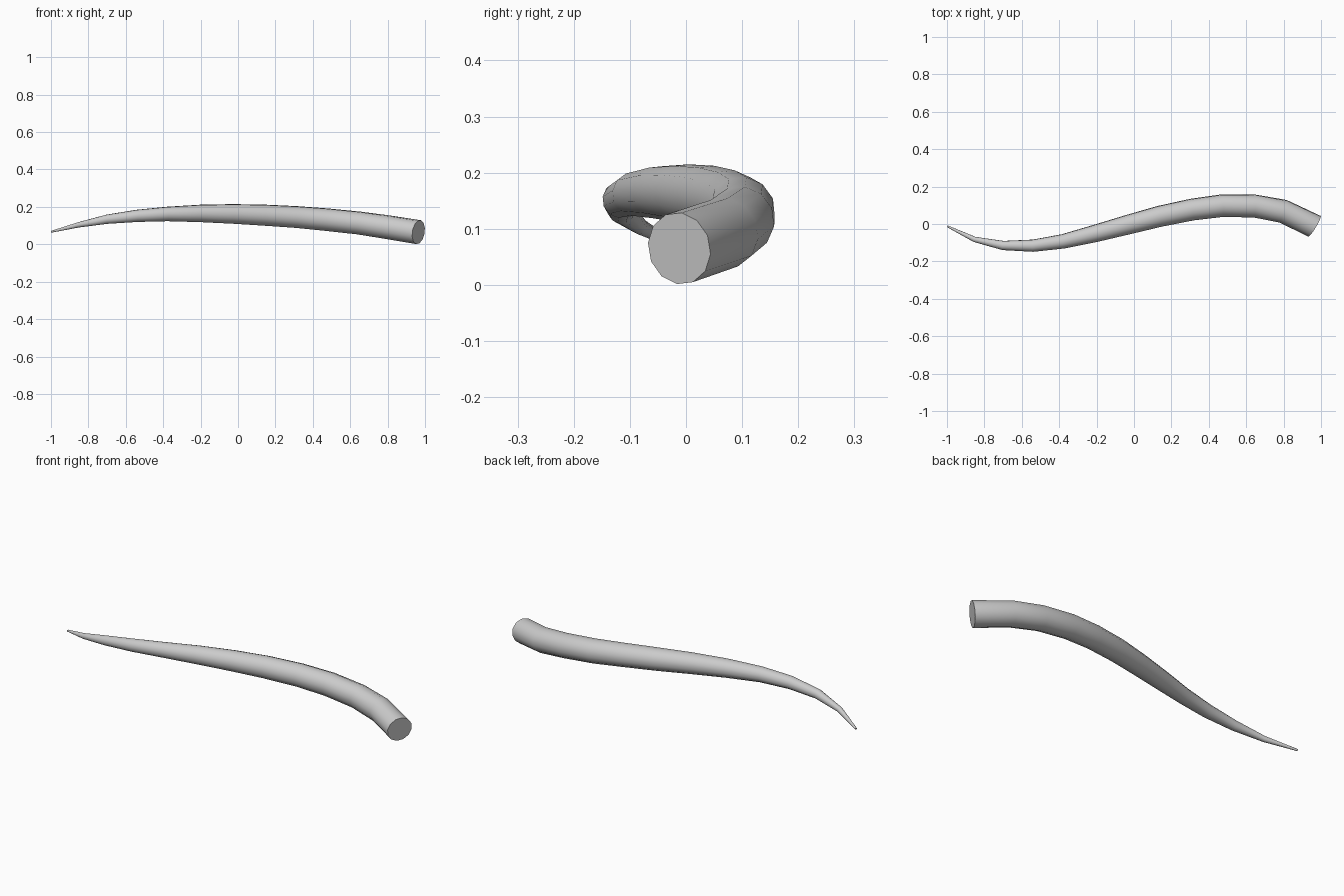
import bpy, bmesh, math
from mathutils import Vector

if "Cube" in bpy.data.objects:
    bpy.data.objects.remove(bpy.data.objects["Cube"])

SIDES = 12
# Centre line of the horn: x, y, z, radius
path = [
    (.965, -.012, .065, .065), (.797, .068, .092, .064), (.645, .096, .114, .062),
    (.472, .098, .132, .061), (.31, .077, .146, .059), (.137, .041, .156, .057),
    (-.03, -.003, .1625, .053), (-.205, -.05, .165, .047), (-.38, -.093, .162, .039),
    (-.54, -.116, .152, .033), (-.70, -.115, .134, .025), (-.853, -.082, .104, .0145),
    (-.998, -.012, .067, .005)]
pts = [Vector(p[:3]) for p in path]


def tangent(i):
    # Central difference inside, extrapolated at the two ends
    if i == 0:
        return ((pts[1] - pts[0]) * 2 - (pts[2] - pts[0]) / 2).normalized()
    if i == len(pts) - 1:
        return ((pts[-1] - pts[-2]) * 2 - (pts[-1] - pts[-3]) / 2).normalized()
    return (pts[i + 1] - pts[i - 1]).normalized()


# Sweep tapered rings along the path
bm = bmesh.new()
rings = []
for i, p in enumerate(pts):
    t = tangent(i)
    side = Vector((0, 0, 1)).cross(t).normalized()
    up = t.cross(side)
    ring = []
    for k in range(SIDES):
        a = math.tau * (k + 0.3) / SIDES
        ring.append(bm.verts.new(p + path[i][3] * (side * math.cos(a) + up * math.sin(a))))
    rings.append(ring)
for a, b in zip(rings, rings[1:]):
    for k in range(SIDES):
        n = (k + 1) % SIDES
        bm.faces.new((a[k], a[n], b[n], b[k]))

# Flat end caps
bm.faces.new(rings[0])
bm.faces.new(rings[-1])
bmesh.ops.recalc_face_normals(bm, faces=bm.faces)

mesh = bpy.data.meshes.new("curved_horn")
bm.to_mesh(mesh)
bm.free()
horn = bpy.data.objects.new("curved_horn", mesh)
bpy.context.collection.objects.link(horn)
bpy.context.view_layer.objects.active = horn
horn.select_set(True)
bpy.ops.object.shade_smooth_by_angle(angle=math.radians(40))
